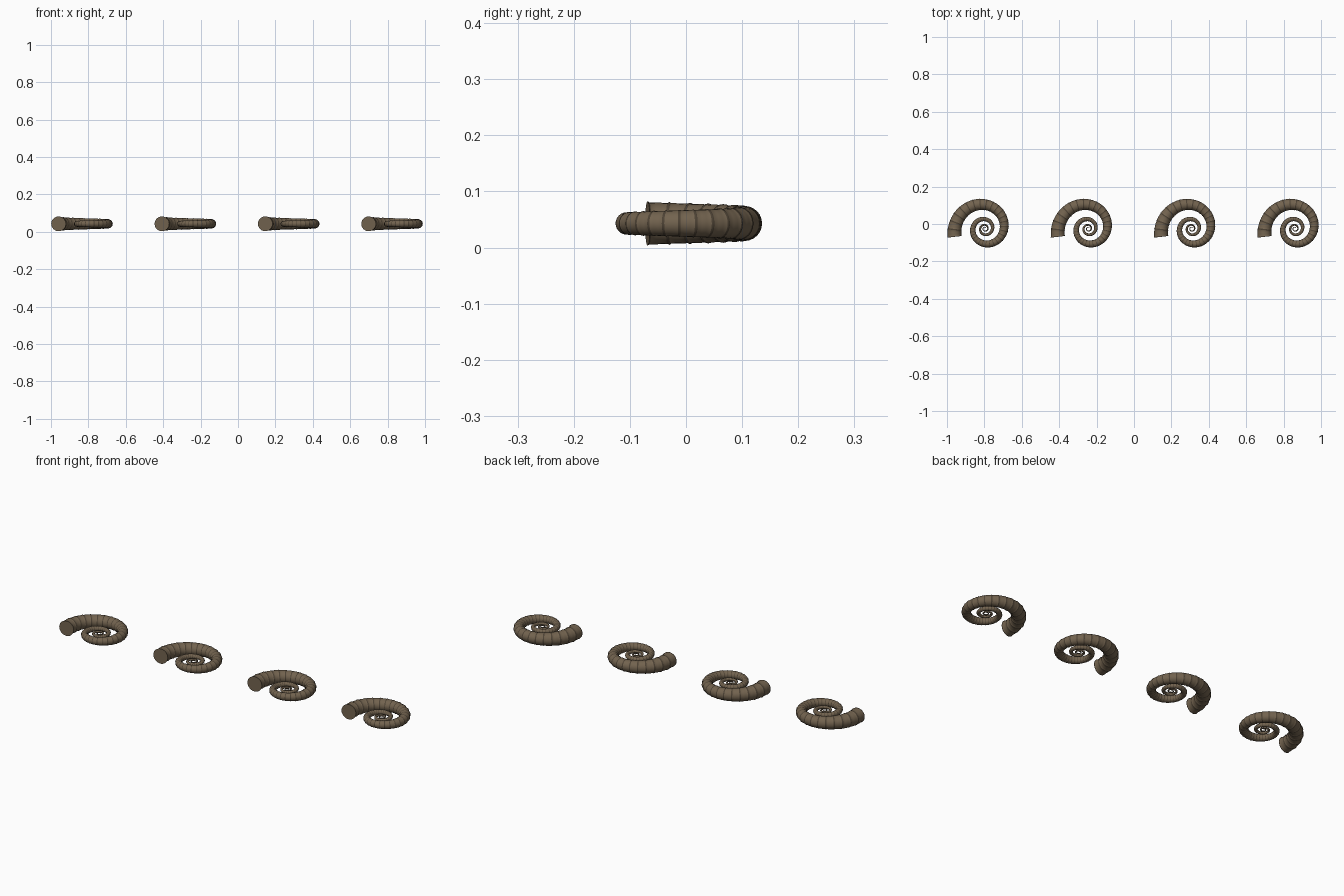
import bpy, bmesh, math
from mathutils import Vector

if "Cube" in bpy.data.objects:
    bpy.data.objects.remove(bpy.data.objects["Cube"])

SIDES = 24
GROWTH = 0.147                  # log-spiral rate per radian
END_ANGLE = math.radians(195)   # angle of the open mouth
END_R, TUBE_R = 0.168, 0.0375
RIB_STEP = math.radians(13.4)
RIBS = 92
Z = 0.043


def material(name, color):
    m = bpy.data.materials.new(name)
    m.diffuse_color = color
    m.use_nodes = True
    m.node_tree.nodes["Principled BSDF"].inputs["Base Color"].default_value = m.diffuse_color
    return m


shell_mat = material("shell_brown", (0.17, 0.125, 0.078, 1))
rib_mat = material("rib_dark", (0.075, 0.055, 0.035, 1))


def build_shell_mesh():
    bm = bmesh.new()
    rings = []
    # rings from the mouth inward; each rib is a small raised ridge
    profile = [(0.0, 1.055), (0.08, 1.0), (0.36, 1.005), (0.64, 1.005), (0.92, 1.0)]
    samples = [(i + f, s, k) for i in range(RIBS) for k, (f, s) in enumerate(profile)]
    for pos, swell, k in samples:
        a = END_ANGLE - pos * RIB_STEP
        g = math.exp(-GROWTH * pos * RIB_STEP)
        radial = Vector((math.cos(a), math.sin(a), 0))
        tangent = Vector((-math.sin(a), math.cos(a), 0)) + radial * GROWTH
        normal = tangent.normalized().cross(Vector((0, 0, 1)))
        c = radial * END_R * g
        ring = []
        for j in range(SIDES):
            t = math.tau * j / SIDES
            off = normal * math.cos(t) + Vector((0, 0, 1)) * math.sin(t)
            ring.append(bm.verts.new(c + off * TUBE_R * g * swell))
        rings.append((ring, k))
    for (r0, k0), (r1, k1) in zip(rings, rings[1:]):
        for j in range(SIDES):
            n = (j + 1) % SIDES
            f = bm.faces.new((r0[j], r0[n], r1[n], r1[j]))
            f.smooth = True
            f.material_index = 1 if k0 == 0 or k1 == 0 else 0
    # mouth and inner tip caps
    bm.faces.new(rings[0][0])
    bm.faces.new(rings[-1][0])
    bmesh.ops.recalc_face_normals(bm, faces=bm.faces)
    me = bpy.data.meshes.new("spiral_shell")
    bm.to_mesh(me)
    bm.free()
    me.materials.append(shell_mat)
    me.materials.append(rib_mat)
    return me


# row of four identical shells
mesh = build_shell_mesh()
for i in range(4):
    ob = bpy.data.objects.new(f"spiral_shell_{i + 1}", mesh)
    ob.location = (-0.797 + i * 0.5525, -0.025, Z)
    bpy.context.collection.objects.link(ob)
